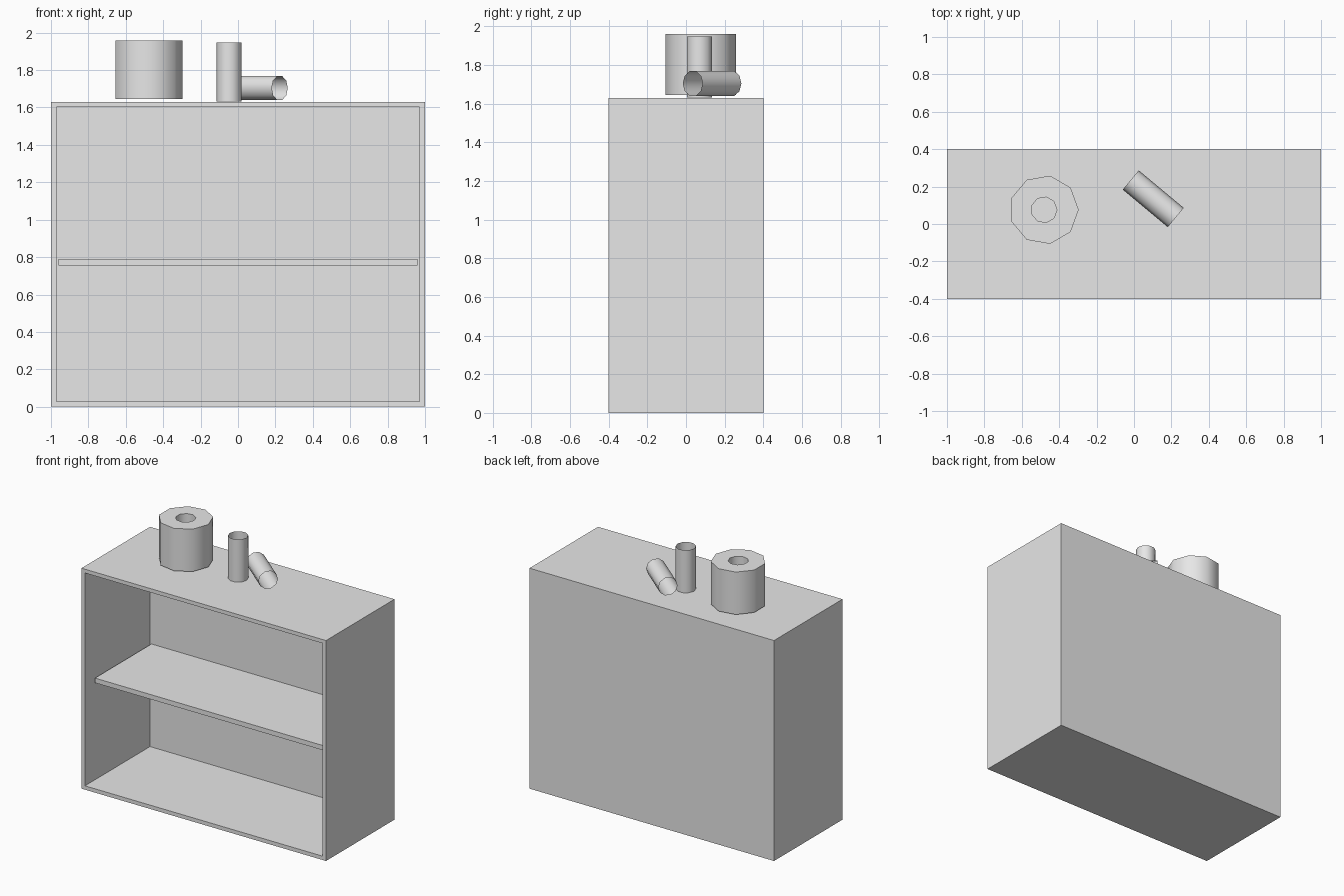
import bpy, bmesh, math
from mathutils import Matrix, Vector

cube = bpy.data.objects.get("Cube")
if cube:
    bpy.data.objects.remove(cube, do_unlink=True)

# Single plain grey
grey = bpy.data.materials.new("plain_grey")
grey.use_nodes = True
colour = (0.8, 0.8, 0.8, 1)
grey.diffuse_color = colour
grey.node_tree.nodes["Principled BSDF"].inputs["Base Color"].default_value = colour


def finish(name, bm, smooth=False):
    mesh = bpy.data.meshes.new(name)
    bm.to_mesh(mesh)
    bm.free()
    mesh.materials.append(grey)
    obj = bpy.data.objects.new(name, mesh)
    bpy.context.collection.objects.link(obj)
    if smooth:
        bpy.ops.object.select_all(action="DESELECT")
        obj.select_set(True)
        bpy.context.view_layer.objects.active = obj
        bpy.ops.object.shade_smooth_by_angle(angle=math.radians(50))
    return obj


def box(bm, low, high):
    low, high = Vector(low), Vector(high)
    matrix = Matrix.Translation((low + high) / 2) @ Matrix.Diagonal((*(high - low), 1))
    return bmesh.ops.create_cube(bm, size=1, matrix=matrix)


def ring(bm, radius, z, sides):
    return [bm.verts.new((radius * math.cos(a), radius * math.sin(a), z))
            for a in (2 * math.pi * i / sides for i in range(sides))]


def bridge(bm, lower, upper):
    n = len(lower)
    for i in range(n):
        j = (i + 1) % n
        bm.faces.new((lower[i], lower[j], upper[j], upper[i]))


def tube(name, matrix, length, radius, sides=10):
    """Open thin-walled tube centred on its own origin."""
    bm = bmesh.new()
    bridge(bm, ring(bm, radius, -length / 2, sides), ring(bm, radius, length / 2, sides))
    bm.transform(matrix)
    return finish(name, bm, True)


# Cabinet: box with its front inset to a frame and pushed back to a cavity
W, D, H, T = 1.0, 0.4, 1.63, 0.04
bm = bmesh.new()
box(bm, (-W, -D, 0), (W, D, H))
front = min(bm.faces, key=lambda f: f.calc_center_median().y)
bmesh.ops.inset_region(bm, faces=[front], thickness=T)
back = bmesh.ops.extrude_discrete_faces(bm, faces=[front])["faces"]
bmesh.ops.translate(bm, verts=back[0].verts, vec=(0, 2 * D - T, 0))
finish("cabinet", bm)

# Shelf, set back from the opening
bm = bmesh.new()
box(bm, (T - W, -0.3, 0.755), (W - T, D - T, 0.79))
finish("shelf", bm)

# Thick paper roll with a hole through it
bm = bmesh.new()
sides, half = 9, 0.157
outer = [ring(bm, 0.185, z, sides) for z in (-half, half)]
inner = [ring(bm, 0.069, z, sides) for z in (-half, half)]
bridge(bm, outer[0], outer[1])
bridge(bm, inner[1], inner[0])
bridge(bm, outer[1], inner[1])
bridge(bm, inner[0], outer[0])
bm.transform(Matrix.Translation((-0.481, 0.076, 1.802)))
finish("paper_roll", bm, True)

# Empty cardboard tubes: one upright, one lying down
tube("upright_tube", Matrix.Translation((-0.048, 0.07, 1.79)), 0.315, 0.068)
axis = Vector((0.24, -0.2, 0)).to_track_quat("Z", "Y").to_matrix().to_4x4()
tube("lying_tube", Matrix.Translation((0.103, 0.135, 1.704)) @ axis, 0.313, 0.067)
